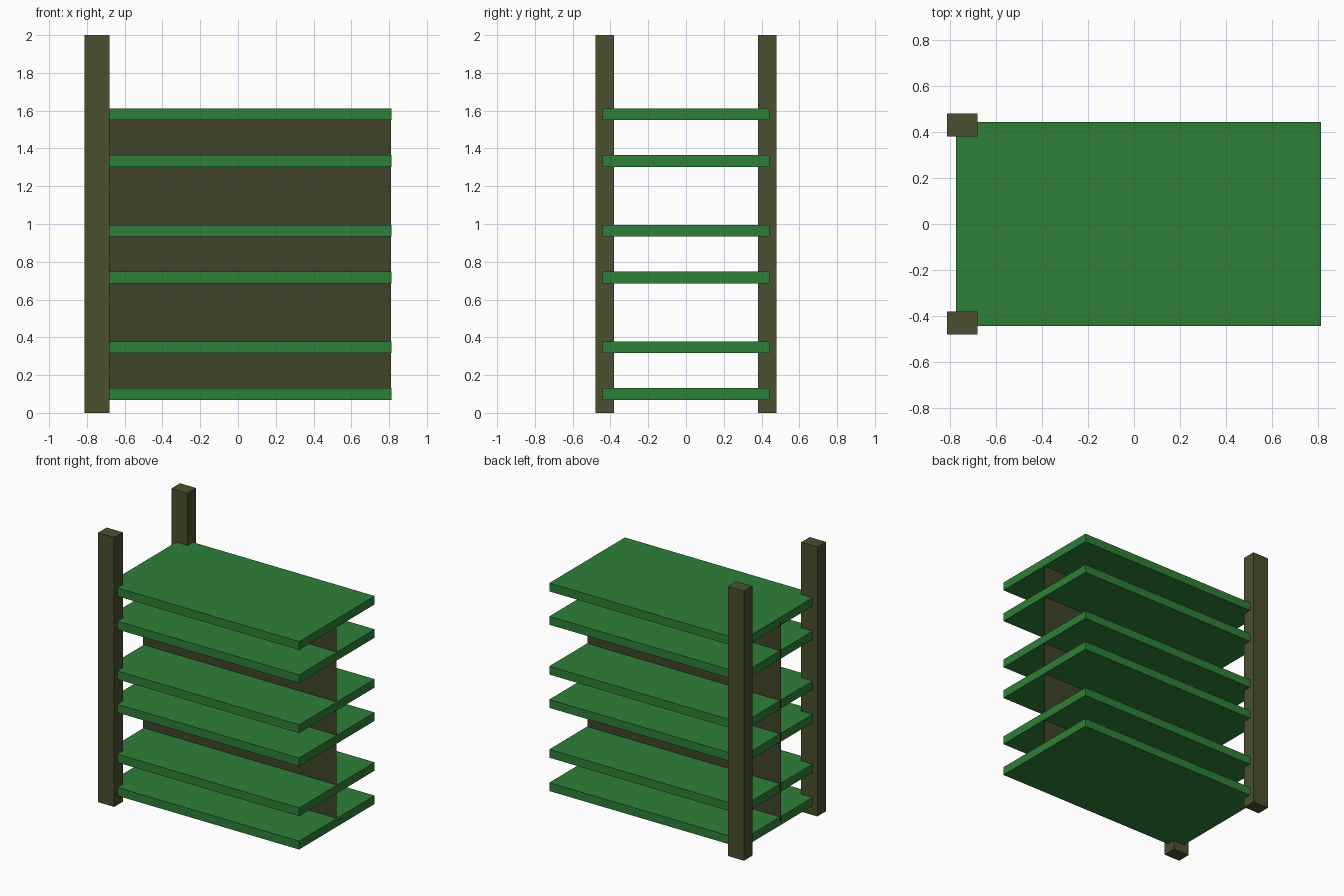
import bpy

if "Cube" in bpy.data.objects:
    bpy.data.objects.remove(bpy.data.objects["Cube"])


def material(name, color):
    mat = bpy.data.materials.new(name)
    mat.diffuse_color = (*color, 1)
    mat.use_nodes = True
    mat.node_tree.nodes["Principled BSDF"].inputs["Base Color"].default_value = mat.diffuse_color
    return mat


def finish(obj, name, mat):
    obj.name = name
    obj.data.name = name
    obj.data.materials.append(mat)
    return obj


def box(name, lo, hi, mat):
    """Axis-aligned box between two corners."""
    center = [(a + b) / 2 for a, b in zip(lo, hi)]
    bpy.ops.mesh.primitive_cube_add(size=1, location=center)
    obj = bpy.context.object
    obj.scale = [b - a for a, b in zip(lo, hi)]
    bpy.ops.object.transform_apply(location=False, rotation=False, scale=True)
    return finish(obj, name, mat)


green = material("shelf_green", (0.027, 0.212, 0.038))
olive = material("post_olive", (0.069, 0.08, 0.027))
dark_olive = material("panel_olive", (0.051, 0.056, 0.023))

# Two upright posts at the left end
for side, y in (("front", -0.43), ("back", 0.43)):
    box(f"{side}_post", (-0.812, y - 0.05, 0), (-0.68, y + 0.05, 2), olive)

# Shelves in three pairs
pitch, gap, thickness = 0.617, 0.247, 0.062
for pair in range(3):
    for level in range(2):
        z = 0.069 + pair * pitch + level * gap
        box(f"shelf_{pair * 2 + level + 1}",
            (-0.773, -0.443, z), (0.812, 0.443, z + thickness), green)

# Paper-thin panel along the middle, from the lowest shelf to the highest
mesh = bpy.data.meshes.new("middle_panel")
x0, x1, z0, z1 = -0.78, 0.81, 0.1, 1.58
mesh.from_pydata([(x0, 0, z0), (x1, 0, z0), (x1, 0, z1), (x0, 0, z1)],
                 [], [(0, 1, 2, 3)])
panel = bpy.data.objects.new("middle_panel", mesh)
bpy.context.collection.objects.link(panel)
finish(panel, "middle_panel", dark_olive)
